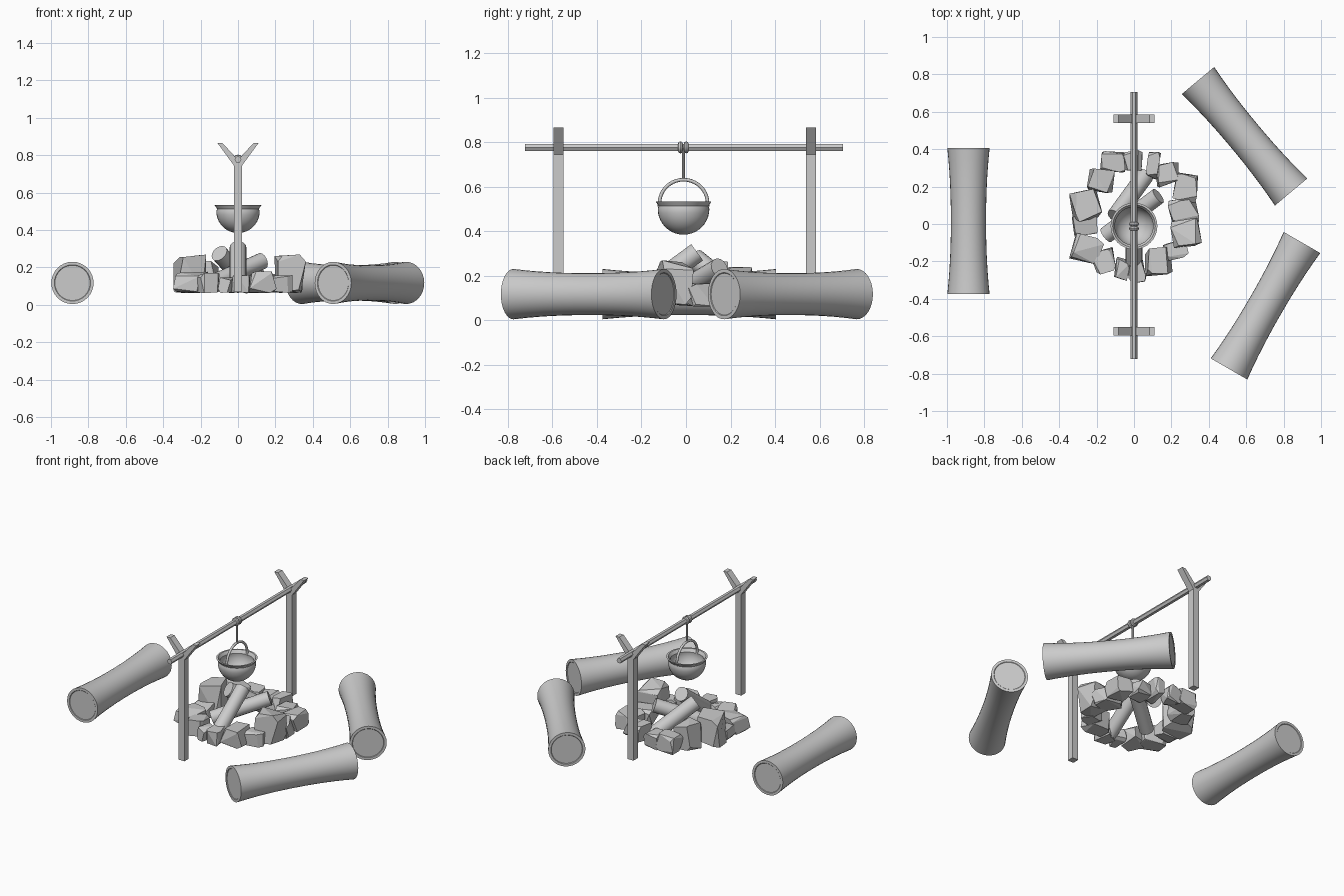
import bpy, bmesh, math, random
from mathutils import Vector

if "Cube" in bpy.data.objects:
    bpy.data.objects.remove(bpy.data.objects["Cube"])

random.seed(4)


def make(name, bm, smooth=False):
    bmesh.ops.recalc_face_normals(bm, faces=bm.faces)
    me = bpy.data.meshes.new(name)
    bm.to_mesh(me)
    bm.free()
    ob = bpy.data.objects.new(name, me)
    bpy.context.collection.objects.link(ob)
    if smooth:
        bpy.ops.object.select_all(action='DESELECT')
        bpy.context.view_layer.objects.active = ob
        ob.select_set(True)
        bpy.ops.object.shade_smooth_by_angle(angle=math.radians(35))
    return ob


def lathe(name, profile, n, smooth=True):
    """Revolve (radius, z) points; radius 0 closes to a point."""
    bm = bmesh.new()
    rings = []
    for r, z in profile:
        k = n if r > 0 else 1
        rings.append([bm.verts.new((r * math.cos(2 * math.pi * i / n),
                                    r * math.sin(2 * math.pi * i / n), z)) for i in range(k)])
    for a, b in zip(rings, rings[1:]):
        for i in range(n):
            j = (i + 1) % n
            q = [a[i % len(a)], a[j % len(a)], b[j % len(b)], b[i % len(b)]]
            bm.faces.new(list(dict.fromkeys(q)))
    return make(name, bm, smooth)


def between(ob, p, q):
    p, q = Vector(p), Vector(q)
    ob.location = p
    ob.rotation_euler = (q - p).to_track_quat('Z', 'Y').to_euler()
    return ob


def rod(name, p, q, r, n):
    d = (Vector(q) - Vector(p)).length
    return between(lathe(name, [(0, 0), (r, 0), (r, d), (0, d)], n, n > 8), p, q)


# Seat logs, slightly waisted, flared at both ends
Z = 0.117
for i, (p, q) in enumerate([((-0.885, -0.375), (-0.885, 0.405)),
                            ((0.342, 0.767), (0.84, 0.171)),
                            ((0.898, -0.099), (0.508, -0.775))]):
    d = (Vector(q) - Vector(p)).length
    side = [(0.094 + 0.019 * abs(2 * t / 12 - 1) ** 2.2, d * t / 12) for t in range(13)]
    prof = [(0, 0.003), (0.094, 0.003), (0.097, 0)] + side + [(0.097, d), (0.094, d - 0.003), (0, d - 0.003)]
    between(lathe(f"seat_log_{i + 1}", prof, 32), (*p, Z), (*q, Z))

# Fire ring stones: x, y, width, depth, top height
stones = [(-0.11, 0.33, .14, .12, .18), (-0.005, 0.34, .11, .11, .17), (0.10, 0.315, .07, .15, .19),
          (0.18, 0.265, .13, .13, .16), (0.28, 0.195, .13, .15, .18), (0.265, 0.07, .16, .16, .17),
          (0.275, -0.05, .16, .15, .275), (0.225, -0.14, .13, .10, .16), (0.13, -0.20, .15, .15, .18),
          (0.015, -0.25, .11, .13, .16), (-0.065, -0.24, .08, .12, .15), (-0.16, -0.20, .14, .13, .17),
          (-0.25, -0.13, .17, .15, .18), (-0.26, -0.005, .14, .11, .16), (-0.255, 0.10, .17, .17, .27),
          (-0.18, 0.23, .15, .13, .24)]
for i, (x, y, w, d, top) in enumerate(stones):
    bm = bmesh.new()
    h = top - 0.062
    ang = math.atan2(y - 0.04, x)
    s = (w + d) / 2
    # wide along the ring's radius when the stone is, with chamfered random corners
    for sx in (-1, 1):
        for sy in (-1, 1):
            for sz in (-1, 1):
                for a in range(2):
                    k = [random.uniform(0.74, 1.0), random.uniform(0.74, 1.0), random.uniform(0.8, 1.0)]
                    k[random.randrange(3)] *= 0.62
                    bm.verts.new((sx * k[0] * w / 2, sy * k[1] * d / 2, sz * k[2] * h / 2))
    res = bmesh.ops.convex_hull(bm, input=bm.verts)
    junk = {e for e in res["geom_interior"] + res["geom_unused"] if isinstance(e, bmesh.types.BMVert)}
    bmesh.ops.delete(bm, geom=list(junk), context='VERTS')
    bmesh.ops.dissolve_limit(bm, angle_limit=math.radians(14), verts=bm.verts, edges=bm.edges)
    ob = make(f"ring_stone_{i + 1}", bm)
    ob.location = (x, y, 0.062 + h / 2)
    ob.rotation_euler = (0, 0, random.uniform(-0.25, 0.25))

# Firewood stacked against itself
rod("firewood_left", (0.06, 0.26, 0.10), (-0.10, 0.04, 0.275), 0.047, 16)
rod("firewood_front", (0.0, -0.23, 0.10), (0.0, 0.05, 0.305), 0.045, 16)
rod("firewood_right", (-0.15, -0.06, 0.11), (0.13, 0.15, 0.235), 0.045, 16)

# Forked posts: one Y outline extruded in y
half = [(0.022, 0.07), (0.022, 0.745), (0.11, 0.865), (0.083, 0.865)]
outline = half + [(0, 0.775)] + [(-x, z) for x, z in reversed(half)]
for name, y in (("front_post", -0.573), ("back_post", 0.562)):
    bm = bmesh.new()
    f = bm.faces.new([bm.verts.new((x, y - 0.0225, z)) for x, z in outline])
    ext = bmesh.ops.extrude_face_region(bm, geom=[f])
    bmesh.ops.translate(bm, vec=(0, 0.045, 0),
                        verts=[v for v in ext["geom"] if isinstance(v, bmesh.types.BMVert)])
    make(name, bm)

# Cross bar, rope wraps and hanging rod
C = -0.011
rod("cross_bar", (0, -0.722, 0.776), (0, 0.705, 0.776), 0.018, 6)
for i, dy in enumerate((-0.014, 0.012)):
    bpy.ops.mesh.primitive_torus_add(location=(0, C + dy, 0.776), rotation=(math.pi / 2, 0, 0),
                                     major_segments=16, minor_segments=8,
                                     major_radius=0.016, minor_radius=0.011)
    bpy.context.object.name = f"rope_wrap_{i + 1}"
rod("hanging_rod", (0, C, 0.63), (0, C, 0.77), 0.007, 10)

# Hollow pot with flared rim
outer = [(0.116 * math.sin(a), 0.50 - 0.116 * math.cos(a)) for a in [math.pi / 2 * i / 10 for i in range(1, 11)]]
inner = [(0.104 * math.sin(a), 0.50 - 0.104 * math.cos(a)) for a in [math.pi / 2 * i / 10 for i in range(10, 0, -1)]]
pot = lathe("cooking_pot", [(0, 0.384)] + outer + [(0.112, 0.513), (0.125, 0.533), (0.114, 0.533), (0.102, 0.513)]
            + inner + [(0, 0.396)], 32)
pot.location = (0, C, 0)

# Arched pot handle
cu = bpy.data.curves.new("pot_handle", 'CURVE')
cu.dimensions = '3D'
cu.bevel_depth = 0.008
cu.bevel_resolution = 2
cu.use_fill_caps = True
pts = [(0.108, 0.51)] + [(0.108 * math.cos(math.pi * i / 20), 0.525 + 0.106 * math.sin(math.pi * i / 20))
                         for i in range(21)] + [(-0.108, 0.51)]
sp = cu.splines.new('POLY')
sp.points.add(len(pts) - 1)
for p, (y, z) in zip(sp.points, pts):
    p.co = (0, C + y, z, 1)
bpy.context.collection.objects.link(bpy.data.objects.new("pot_handle", cu))
